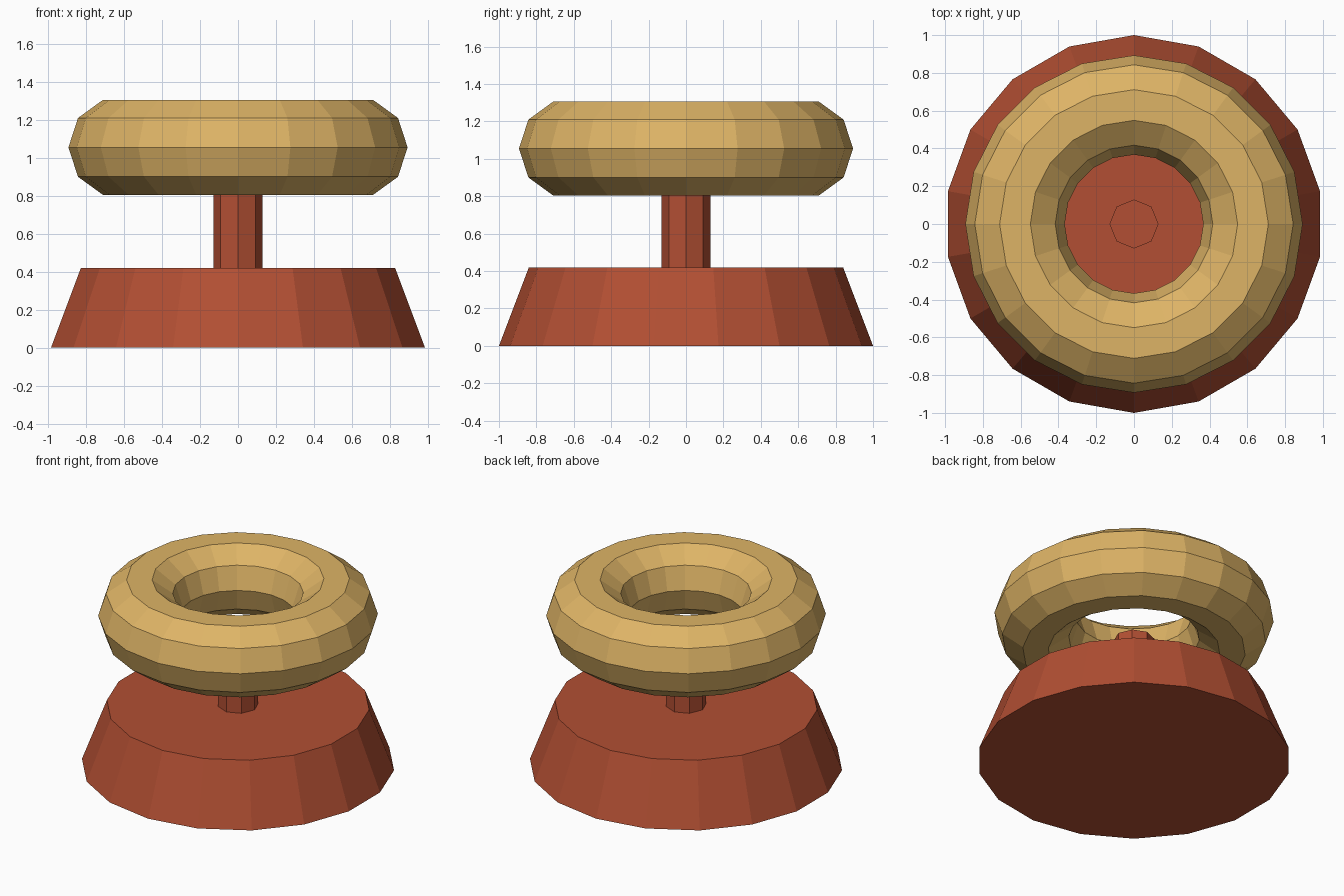
import bpy, bmesh, math

if "Cube" in bpy.data.objects:
    bpy.data.objects.remove(bpy.data.objects["Cube"])


def material(name, rgb):
    m = bpy.data.materials.new(name)
    m.diffuse_color = (*rgb, 1)
    m.use_nodes = True
    m.node_tree.nodes["Principled BSDF"].inputs["Base Color"].default_value = m.diffuse_color
    return m


RED = material("brick red", (0.445, 0.078, 0.033))
GOLD = material("sand gold", (0.73, 0.456, 0.133))


def lathe(name, profile, sides, mat, ring=False):
    """Spin (radius, z) points around z, first vertex on +y; capped unless ring."""
    bm = bmesh.new()
    loops = []
    for r, z in profile:
        angles = [math.pi / 2 + math.tau * i / sides for i in range(sides)]
        loops.append([bm.verts.new((r * math.cos(a), r * math.sin(a), z)) for a in angles])
    pairs = list(zip(loops, loops[1:]))
    if ring:
        pairs.append((loops[-1], loops[0]))
    else:
        bm.faces.new(loops[0][::-1])
        bm.faces.new(loops[-1])
    for low, high in pairs:
        for i in range(sides):
            j = (i + 1) % sides
            bm.faces.new((low[i], low[j], high[j], high[i]))
    bmesh.ops.recalc_face_normals(bm, faces=bm.faces)
    mesh = bpy.data.meshes.new(name)
    bm.to_mesh(mesh)
    bm.free()
    mesh.materials.append(mat)
    obj = bpy.data.objects.new(name, mesh)
    bpy.context.collection.objects.link(obj)
    return obj


# Tapered base
lathe("base", [(1.0, 0.0), (0.84, 0.42)], 18, RED)

# Octagonal post, ending just inside the ring
lathe("post", [(0.13, 0.42), (0.13, 0.89)], 8, RED)

# Floating ring with a ten-sided section
section = [(0.63 + 0.263 * math.cos(math.tau * i / 10),
            1.055 + 0.263 * math.sin(math.tau * i / 10)) for i in range(10)]
lathe("ring", section, 20, GOLD, ring=True)
